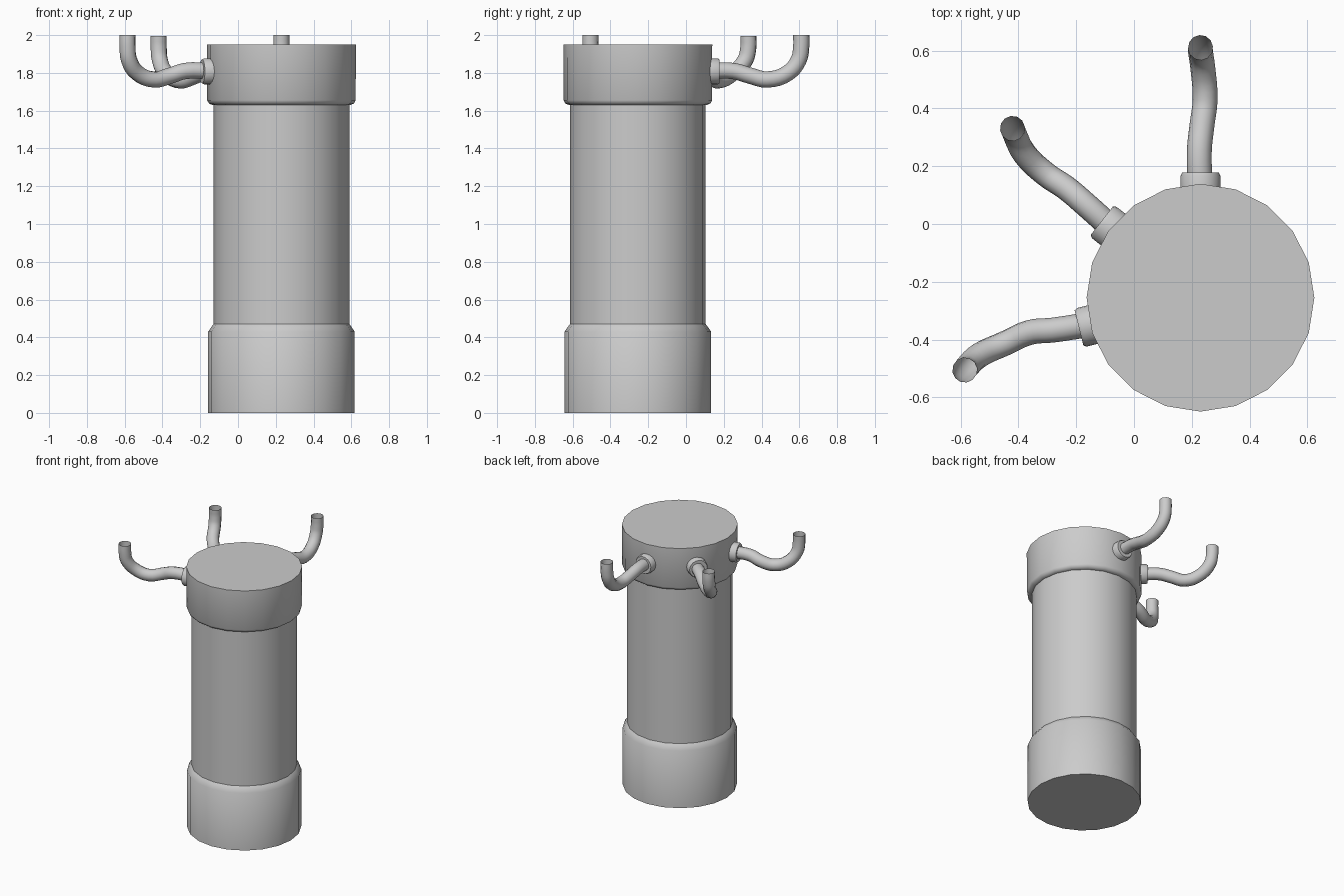
import bpy, bmesh, math
from mathutils import Vector, Matrix

if "Cube" in bpy.data.objects:
    bpy.data.objects.remove(bpy.data.objects["Cube"])

CX, CY = 0.23, -0.255


def lathe(name, profile, sides, matrix, angle=30):
    """Closed solid of revolution from (radius, height) pairs."""
    bm = bmesh.new()
    rings = []
    for r, z in profile:
        rings.append([bm.verts.new((r * math.cos(2 * math.pi * i / sides),
                                    r * math.sin(2 * math.pi * i / sides), z))
                      for i in range(sides)])
    for a, b in zip(rings, rings[1:]):
        for i in range(sides):
            j = (i + 1) % sides
            bm.faces.new((a[i], a[j], b[j], b[i]))
    bm.faces.new(rings[0][::-1])
    bm.faces.new(rings[-1])
    me = bpy.data.meshes.new(name)
    bm.to_mesh(me)
    bm.free()
    ob = bpy.data.objects.new(name, me)
    bpy.context.collection.objects.link(ob)
    ob.matrix_world = matrix
    smooth(ob, angle)
    return ob


def smooth(ob, angle=30):
    bpy.ops.object.select_all(action='DESELECT')
    ob.select_set(True)
    bpy.context.view_layer.objects.active = ob
    bpy.ops.object.shade_smooth_by_angle(angle=math.radians(angle))


def tube(name, pts, radius):
    """Open-ended pipe along a smooth path."""
    cu = bpy.data.curves.new(name, 'CURVE')
    cu.dimensions = '3D'
    cu.bevel_depth = radius
    cu.bevel_resolution = 4
    cu.resolution_u = 4
    sp = cu.splines.new('BEZIER')
    sp.bezier_points.add(len(pts) - 1)
    for bp, p in zip(sp.bezier_points, pts):
        bp.co = p
        bp.handle_left_type = bp.handle_right_type = 'AUTO'
    ob = bpy.data.objects.new(name, cu)
    bpy.context.collection.objects.link(ob)
    bpy.ops.object.select_all(action='DESELECT')
    ob.select_set(True)
    bpy.context.view_layer.objects.active = ob
    bpy.ops.object.convert(target='MESH')
    smooth(bpy.context.view_layer.objects.active, 60)


# Main cylinder: base collar, column and top cap
axis = Matrix.Translation((CX, CY, 0))
lathe("base_collar", [(0.388, 0), (0.388, 0.43), (0.366, 0.462), (0.355, 0.475)], 20, axis, 50)
lathe("column", [(0.359, 0.40), (0.359, 1.70)], 20, axis)
lathe("top_cap", [(0.365, 1.63), (0.384, 1.638), (0.393, 1.655), (0.394, 1.95)], 20, axis, 50)

# Bent pipes: heights are shared, plan positions differ slightly
heights = [1.81, 1.81, 1.785, 1.765, 1.80, 1.87, 1.94, 2.0]
pipes = {
    "back": (90, 0.0, [(0.23, 0.12), (0.226, 0.25), (0.235, 0.34), (0.246, 0.43),
                       (0.238, 0.54), (0.23, 0.597), (0.23, 0.61), (0.23, 0.61)]),
    "middle": (142, -0.005, [(-0.07, -0.02), (-0.17, 0.07), (-0.235, 0.125), (-0.305, 0.172),
                             (-0.378, 0.242), (-0.413, 0.312), (-0.42, 0.33), (-0.42, 0.33)]),
    "left": (194, 0.0, [(-0.14, -0.345), (-0.28, -0.367), (-0.36, -0.375), (-0.446, -0.413),
                        (-0.533, -0.453), (-0.577, -0.494), (-0.585, -0.505), (-0.585, -0.505)]),
}
for name, (deg, drop, plan) in pipes.items():
    tube(name + "_pipe", [(x, y, z + drop) for (x, y), z in zip(plan, heights)], 0.043)
    # Round flange where the pipe meets the cap
    a = math.radians(deg)
    d = Vector((math.cos(a), math.sin(a), 0))
    rot = d.to_track_quat('Z', 'Y').to_matrix().to_4x4()
    pos = Matrix.Translation(Vector((CX, CY, 1.808)) + d * 0.36)
    lathe(name + "_flange", [(0.069, 0), (0.069, 0.062), (0.063, 0.073)], 20, pos @ rot, 40)
